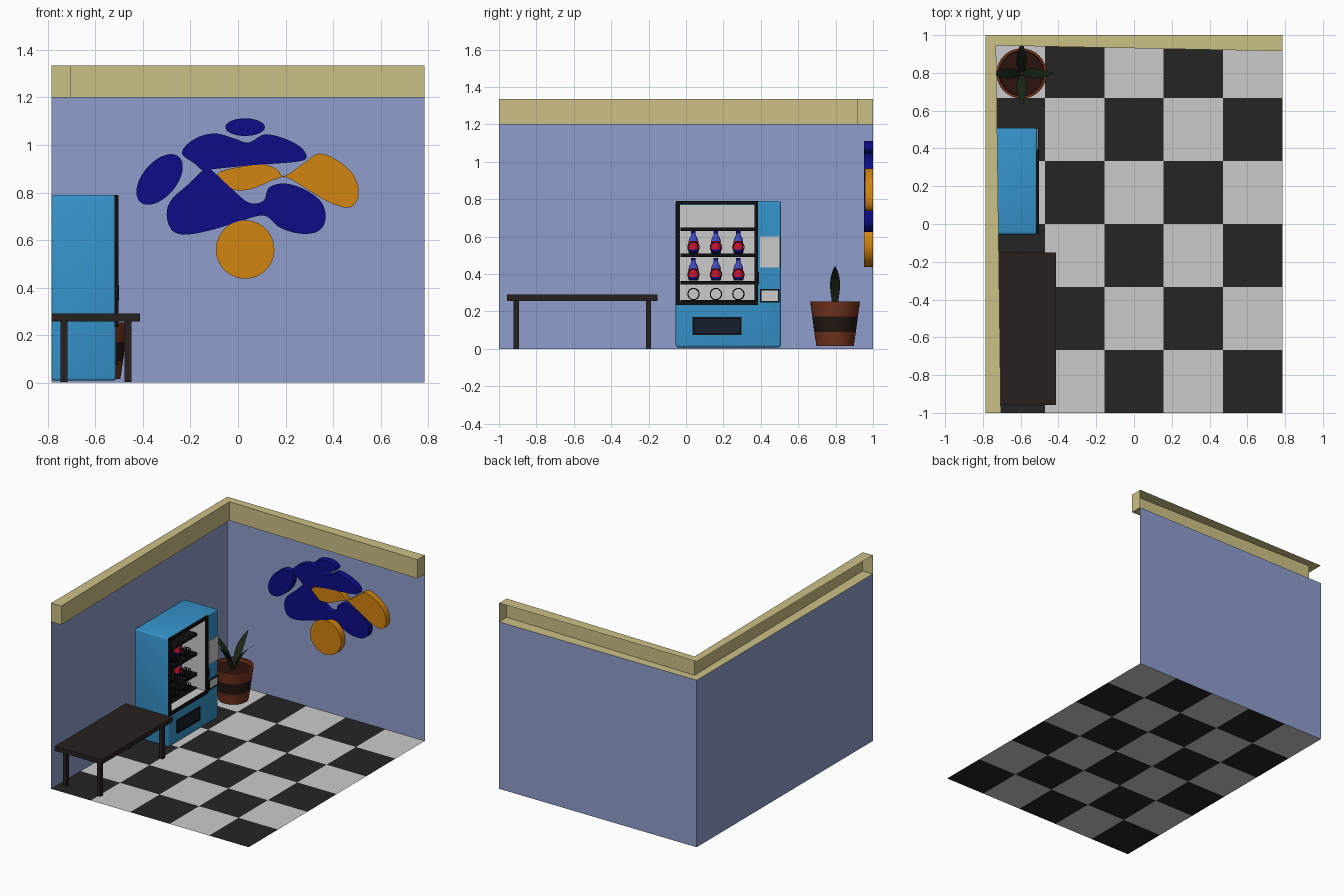
import bpy, bmesh
from math import sin, cos, pi, radians
from mathutils import Vector

if "Cube" in bpy.data.objects:
    bpy.data.objects.remove(bpy.data.objects["Cube"])


def material(name, *rgb):
    """Display colour, stored as linear values."""
    m = bpy.data.materials.new(name)
    m.diffuse_color = (*[c / 12.92 if c < .04 else ((c + .055) / 1.055) ** 2.4 for c in rgb], 1)
    m.use_nodes = True
    m.node_tree.nodes["Principled BSDF"].inputs["Base Color"].default_value = m.diffuse_color
    return m


WALL = material("wall_blue", .56, .615, .8)
TRIM = material("trim_tan", .8, .755, .525)
TILE = material("tile_black", .145, .145, .145)
WHITE = material("tile_white", .906, .906, .906)
BLUE = material("machine_blue", .21, .58, .8)
BLACK = material("black", .06, .06, .06)
FLAP = material("flap_navy", .08, .12, .18)
WOOD = material("dark_wood", .155, .13, .12)
CLAY = material("clay", .45, .2, .11)
BAND = material("pot_band", .14, .09, .07)
SOIL = material("soil", .17, .07, .05)
LEAF = material("leaf_green", .1, .15, .09)
NAVY = material("art_navy", .05, .05, .53)
GOLD = material("art_orange", .82, .52, .06)
RED = material("label_red", .8, .08, .2)
GLASS = material("bottle_blue", .25, .3, .75)


def mesh(name, verts, faces, *mats):
    me = bpy.data.meshes.new(name)
    me.from_pydata(verts, [], faces)
    for m in mats:
        me.materials.append(m)
    ob = bpy.data.objects.new(name, me)
    bpy.context.collection.objects.link(ob)
    return ob


def activate(ob):
    bpy.ops.object.select_all(action='DESELECT')
    ob.select_set(True)
    bpy.context.view_layer.objects.active = ob


def smooth(ob):
    activate(ob)
    bpy.ops.object.shade_smooth_by_angle(angle=radians(35))


def boxes(name, spans, mat=None, bevel=0):
    """One object made of boxes given as (low corner, high corner)."""
    v, f = [], []
    for a, b in spans:
        n = len(v)
        v += [(x, y, z) for x in (a[0], b[0]) for y in (a[1], b[1]) for z in (a[2], b[2])]
        f += [[n + i for i in q] for q in ((0, 1, 3, 2), (4, 6, 7, 5), (0, 4, 5, 1),
                                           (2, 3, 7, 6), (0, 2, 6, 4), (1, 5, 7, 3))]
    ob = mesh(name, v, f, *([mat] if mat else []))
    if bevel:
        mod = ob.modifiers.new("bevel", 'BEVEL')
        mod.width, mod.segments = bevel, 3
    return ob


def frame(name, x0, x1, y0, y1, z0, z1, t, mat):
    return boxes(name, [((x0, y0, z0), (x1, y0 + t, z1)), ((x0, y1 - t, z0), (x1, y1, z1)),
                        ((x0, y0 + t, z0), (x1, y1 - t, z0 + t)),
                        ((x0, y0 + t, z1 - t), (x1, y1 - t, z1))], mat)


def lathe(name, profile, at, mat, seg=32):
    v = [(at[0] + r * cos(2 * pi * i / seg), at[1] + r * sin(2 * pi * i / seg), at[2] + z)
         for r, z in profile for i in range(seg)]
    f = [(k * seg + i, k * seg + (i + 1) % seg, (k + 1) * seg + (i + 1) % seg, (k + 1) * seg + i)
         for k in range(len(profile) - 1) for i in range(seg)]
    ob = mesh(name, v, f, mat)
    bm = bmesh.new()
    bm.from_mesh(ob.data)
    bmesh.ops.remove_doubles(bm, verts=bm.verts, dist=1e-5)
    bm.to_mesh(ob.data)
    bm.free()
    smooth(ob)
    return ob


def plaque(name, pts, mat, y0):
    """Flat outline in x and z, extruded back to the wall."""
    n = len(pts)
    v = [(x, y, z) for y in (y0, .999) for x, z in pts]
    f = [list(range(n)), list(range(2 * n - 1, n - 1, -1))]
    f += [(i, i + n, (i + 1) % n + n, (i + 1) % n) for i in range(n)]
    ob = mesh(name, v, f, mat)
    bm = bmesh.new()
    bm.from_mesh(ob.data)
    bmesh.ops.recalc_face_normals(bm, faces=bm.faces)
    bm.to_mesh(ob.data)
    bm.free()
    smooth(ob)


def ellipse(name, cx, cz, a, b, turn, mat):
    t = [2 * pi * i / 48 for i in range(48)]
    plaque(name, [(cx + a * cos(u) * cos(turn) - b * sin(u) * sin(turn),
                   cz + a * cos(u) * sin(turn) + b * sin(u) * cos(turn)) for u in t], mat, .952)


def blob(name, pts, mat, y0):
    """Closed smooth outline through the points."""
    p, out = [Vector(q) for q in pts], []
    for i in range(len(p)):
        a, b, c, d = (p[(i + k - 1) % len(p)] for k in range(4))
        for t in (0, .2, .4, .6, .8):
            out.append(tuple(.5 * (2 * b + (c - a) * t + (2 * a - 5 * b + 4 * c - d) * t * t
                                   + (3 * b - a - 3 * c + d) * t ** 3)))
    plaque(name, out, mat, y0)


# Room: checkered floor, two thin walls, trim open at the back
X, H = .785, 1.2
v = [(-X + 2 * X * i / 5, -1 + j / 3, 0) for j in range(7) for i in range(6)]
cells = [(i, j) for j in range(6) for i in range(5)]
floor = mesh("floor", v, [(j * 6 + i, j * 6 + i + 1, j * 6 + i + 7, j * 6 + i + 6) for i, j in cells],
             TILE, WHITE)
for p, (i, j) in zip(floor.data.polygons, cells):
    p.material_index = (i + j) % 2
mesh("walls", [(-X, -1, 0), (-X, 1, 0), (X, 1, 0), (-X, -1, H), (-X, 1, H), (X, 1, H)],
     [(0, 1, 4, 3), (1, 2, 5, 4)], WALL)
plan = [(-X, -1), (-.705, -1), (-.73, .945), (X, .915), (X, 1), (-X, 1)]
mesh("wall_trim", [(x, y, z) for z in (H, 1.335) for x, y in plan],
     [(5, 2, 1, 0), (5, 4, 3, 2), (6, 7, 8, 11), (8, 9, 10, 11)]
     + [(i, i + 1, i + 7, i + 6) for i in range(4)], TRIM)

# Bench
boxes("bench_top", [((-.784, -.957, .257), (-.413, -.152, .29))], WOOD)
boxes("bench_legs", [((x, y, .003), (x + .029, y + .028, .257))
                     for x in (-.747, -.478) for y in (-.921, -.215)], WOOD)

# Vending machine body with a window opening
body = boxes("machine_body", [((-.784, -.055, .008), (-.513, .508, .79))], BLUE, .012)
cutter = boxes("window_cutter", [((-.752, -.033, .25), (-.4, .373, .772))])
cut = body.modifiers.new("window", 'BOOLEAN')
cut.object, cut.operation = cutter, 'DIFFERENCE'
activate(body)
for m in ("bevel", "window"):
    bpy.ops.object.modifier_apply(modifier=m)
bpy.data.objects.remove(cutter)
smooth(body)
liner = boxes("machine_interior", [((-.75, -.031, .252), (-.512, .371, .77))])
bm = bmesh.new()
bm.from_mesh(liner.data)
bm.faces.ensure_lookup_table()
bmesh.ops.delete(bm, geom=[bm.faces[1]], context='FACES_ONLY')
bmesh.ops.reverse_faces(bm, faces=bm.faces)
bm.to_mesh(liner.data)
bm.free()
frame("window_frame", -.52, -.503, -.053, .385, .235, .79, .019, BLACK)
shelf_tops = (.26, .364, .51, .65)
boxes("shelves", [((-.748, -.03, z - .02 if z > .3 else .253), (-.585, .37, z)) for z in shelf_tops], BLACK)

# Front fittings
boxes("door_handle", [((-.51, .379, .345), (-.5, .391, .41))], BLACK)
boxes("control_panel", [((-.52, .396, .435), (-.508, .503, .6))])
boxes("coin_panel", [((-.52, .4, .254), (-.508, .494, .316))])
frame("coin_panel_rim", -.52, -.505, .395, .499, .249, .321, .008, BLACK)
frame("tray_rim", -.52, -.505, .036, .298, .075, .171, .011, BLACK)
boxes("tray_flap", [((-.52, .045, .084), (-.509, .289, .162))], FLAP)

# Coils and bottles
for row, top in enumerate(shelf_tops[:3]):
    for col, y in enumerate((.04, .16, .28)):
        tag = f"{row + 1}_{col + 1}"
        cu = bpy.data.curves.new("coil_" + tag, 'CURVE')
        cu.dimensions, cu.bevel_depth, cu.bevel_resolution = '3D', .003, 1
        sp = cu.splines.new('POLY')
        sp.points.add(60)
        for i, p in enumerate(sp.points):
            a = 2 * pi * i / 20
            p.co = (-.59 - .05 * i / 60, y + .03 * sin(a), top + .033 + .03 * cos(a), 1)
        cu.materials.append(BLACK)
        bpy.context.collection.objects.link(bpy.data.objects.new("coil_" + tag, cu))
        if row:
            at = (-.672, y, top)
            lathe("bottle_base_" + tag, [(0, .001), (.024, .001), (.027, .006), (.027, .02)], at, NAVY, 20)
            lathe("bottle_label_" + tag, [(.027, .02), (.025, .042), (.026, .066)], at, RED, 20)
            lathe("bottle_neck_" + tag, [(.026, .066), (.022, .08), (.013, .097), (.011, .108)], at, GLASS, 20)
            lathe("bottle_cap_" + tag, [(.012, .108), (.012, .123), (0, .123)], at, NAVY, 20)

# Potted plant
P = (-.595, .797, 0)
lathe("pot_lower", [(0, .016), (.1, .016), (.111, .09)], P, CLAY)
lathe("pot_band", [(.111, .09), (.122, .172)], P, BAND)
lathe("pot_upper", [(.122, .172), (.133, .252), (.12, .252), (.116, .225)], P, CLAY)
lathe("soil", [(.116, .228), (0, .228)], P, SOIL)


def leaf(name, direction, mid, tip, width):
    """Flat curved blade; mid and tip are (outward, height)."""
    d = Vector((*direction, 0))
    s = Vector((-d.y, d.x, 0))
    v, n = [], 12
    for i in range(n + 1):
        t = i / n
        r, z = (2 * t * (1 - t) * m + t * t * e + (1 - t) ** 2 * b
                for b, m, e in zip((.008, .222), mid, tip))
        w = width / 2 * (.5 + 1.25 * t if t < .4 else max(0, 1 - ((t - .4) / .6) ** 2))
        c = Vector(P) + d * r + Vector((0, 0, z))
        v += [c - s * w, c + s * w]
    smooth(mesh(name, v, [(2 * i, 2 * i + 1, 2 * i + 3, 2 * i + 2) for i in range(n)], LEAF))


for name, d in (("left", (-1, 0)), ("right", (1, 0)), ("back", (0, 1)), ("front", (0, -1))):
    leaf("leaf_" + name, d, (.05, .37), (.175, .444), .055)

# Wall art
ellipse("art_top_oval", .03, 1.075, .083, .037, 0, NAVY)
ellipse("art_left_oval", -.33, .855, .125, .072, radians(50), NAVY)
ellipse("art_disc", .03, .56, .123, .123, 0, GOLD)
blob("art_orange_blob", [(-.074, .888), (-.074, .838), (-.03, .813), (.05, .813), (.155, .855),
     (.205, .863), (.28, .82), (.385, .758), (.47, .737), (.507, .787), (.49, .867), (.427, .93),
     (.343, .964), (.28, .926), (.195, .87), (.16, .9), (.09, .918)], GOLD, .956)
blob("art_upper_blob", [(-.234, .96), (-.217, 1.0), (-.16, 1.036), (-.09, 1.048), (-.015, 1.027),
     (.045, 1.01), (.11, 1.044), (.187, 1.03), (.26, .994), (.288, .952), (.25, .93), (.05, .914),
     (-.116, .897), (-.145, .89), (-.183, .922)], NAVY, .952)
blob("art_lower_blob", [(-.145, .895), (-.205, .838), (-.28, .77), (-.3, .707), (-.28, .644),
     (-.225, .623), (-.12, .64), (.006, .678), (.11, .703), (.175, .653), (.26, .627), (.335, .636),
     (.368, .686), (.352, .758), (.28, .813), (.195, .838), (.13, .82), (.107, .765), (.044, .758),
     (-.036, .825), (-.116, .897)], NAVY, .953)
